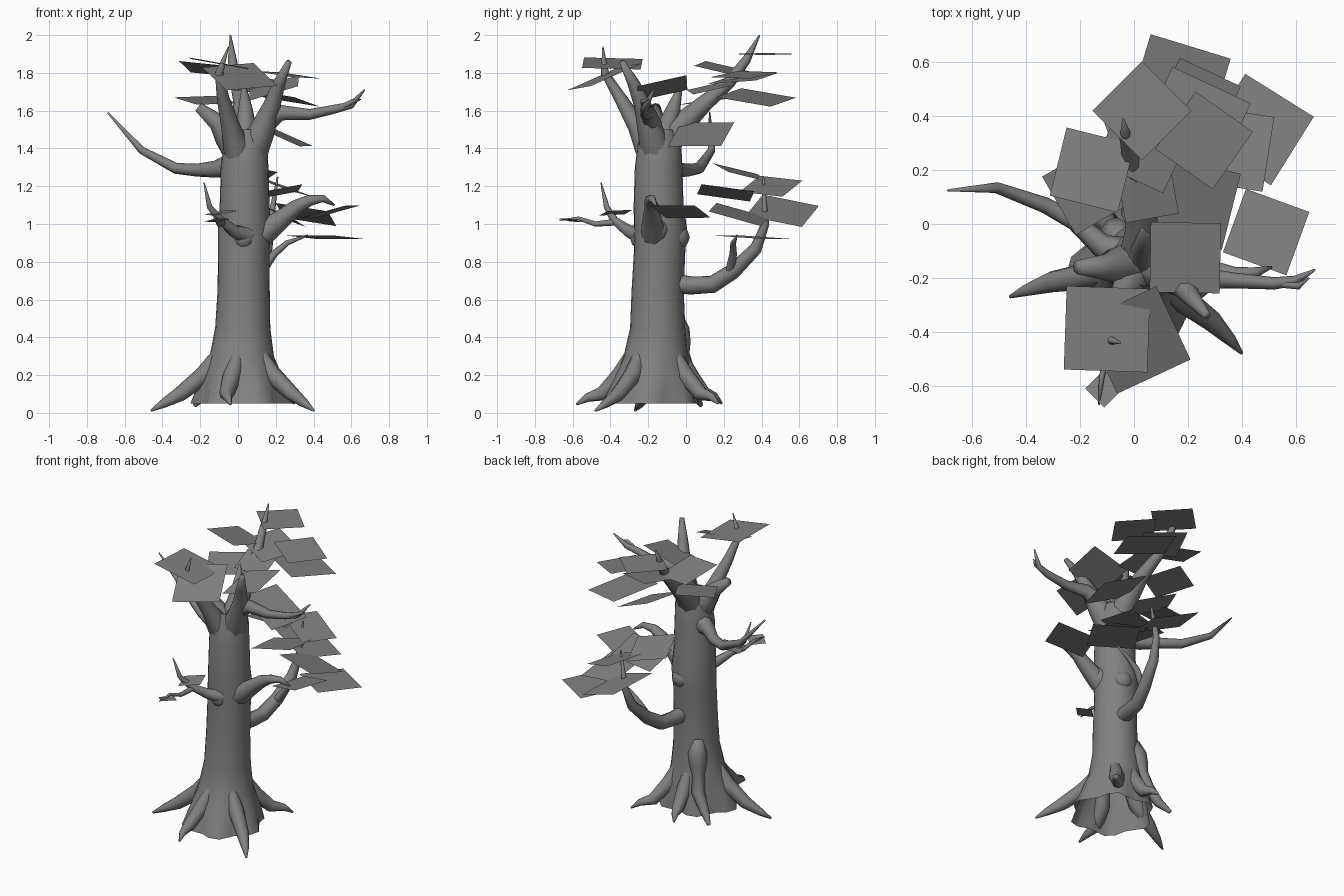
import bpy
import bmesh
import math
from mathutils import Vector

default_cube = bpy.data.objects.get("Cube")
if default_cube:
    bpy.data.objects.remove(default_cube, do_unlink=True)


def make_material(name, colour):
    material = bpy.data.materials.new(name)
    material.use_nodes = True
    material.diffuse_color = colour
    for node in material.node_tree.nodes:
        if node.type == 'BSDF_PRINCIPLED':
            node.inputs["Base Color"].default_value = colour
            node.inputs["Roughness"].default_value = .9
    return material


grey = make_material("plain_grey", (.22, .22, .22, 1))


def finish(bm, name, smooth=True):
    """Turn a bmesh into a linked, coloured object."""
    bmesh.ops.recalc_face_normals(bm, faces=bm.faces[:])
    mesh = bpy.data.meshes.new(name)
    bm.to_mesh(mesh)
    bm.free()
    mesh.materials.append(grey)
    mesh.polygons.foreach_set("use_smooth", [smooth] * len(mesh.polygons))
    thing = bpy.data.objects.new(name, mesh)
    bpy.context.scene.collection.objects.link(thing)
    return thing


def skin(bm, rings):
    """Bridge successive rings of vertices with quads."""
    for lower, upper in zip(rings, rings[1:]):
        count = len(lower)
        for i in range(count):
            j = (i + 1) % count
            bm.faces.new((lower[i], lower[j], upper[j], upper[i]))


def limb(name, path, radii, sides=8):
    """Tapered tube that follows a path without twisting; its buried end is open."""
    points = [Vector(p) for p in path]
    bm = bmesh.new()
    rings = []
    heading = (points[1] - points[0]).normalized()
    across = heading.orthogonal().normalized()
    for i, (point, radius) in enumerate(zip(points, radii)):
        before = points[max(i - 1, 0)]
        after = points[min(i + 1, len(points) - 1)]
        tangent = (after - before).normalized()
        across = heading.rotation_difference(tangent) @ across
        heading = tangent
        other = heading.cross(across)
        ring = []
        for k in range(sides):
            angle = math.tau * k / sides
            offset = across * math.cos(angle) + other * math.sin(angle)
            ring.append(bm.verts.new(point + offset * radius))
        rings.append(ring)
    skin(bm, rings)
    bm.faces.new(rings[-1])
    return finish(bm, name)


# Trunk: rings of height, centre and radius, with a wavy open foot
trunk_rings = [
    (.05, .02, -.19, .25), (.12, .02, -.18, .23), (.2, .02, -.17, .205),
    (.3, .02, -.16, .17), (.45, .025, -.15, .146), (.65, .03, -.15, .138),
    (.85, .03, -.14, .136), (.97, .035, -.135, .141), (1.1, .035, -.145, .132),
    (1.3, .035, -.145, .126), (1.42, .04, -.14, .115), (1.5, .04, -.14, .09),
]
bm = bmesh.new()
rings = []
sides = 24
for height, cx, cy, radius in trunk_rings:
    ring = []
    wave = max(0, .3 - height) * .4
    for k in range(sides):
        angle = math.tau * k / sides
        reach = radius * (1 + wave * math.cos(angle * 6 + .5))
        ring.append(bm.verts.new((cx + reach * math.cos(angle),
                                  cy + reach * math.sin(angle), height)))
    rings.append(ring)
skin(bm, rings)
finish(bm, "trunk")


# Roots: each one drops from the trunk and tapers to its tip
def root(name, x, y, z, bend=0):
    base = Vector((.02, -.16, 0))
    span = Vector((x, y, 0)) - base
    outward = span.normalized()
    sideways = Vector((-outward.y, outward.x, 0)) * bend
    begin = base + outward * .13
    end = base + span
    path = []
    for t, height in ((0, .31), (.2, .2), (.55, .1), (.82, z + .035), (1, z)):
        point = begin.lerp(end, t) + sideways * math.sin(t * math.pi)
        path.append((point.x, point.y, height))
    limb(name, path, (.035, .05, .04, .023, .006))


root("left_root", .4, -.48, .012, .02)
root("right_root", -.46, -.27, .012, -.02)
root("front_root", -.04, -.58, .045, -.04)
root("back_left_root", .3, .17, .05, .02)
root("back_root", -.04, .19, .05, -.02)

# Raised root with a blunt knot at its upper end
limb("knotted_root",
     [(-.23, .08, .04), (-.17, .04, .1), (-.1, .01, .2), (-.08, -.02, .31),
      (-.07, -.03, .37), (-.06, -.04, .44), (-.05, -.06, .53)],
     (.012, .03, .042, .04, .055, .06, .035))

# Burls on the trunk
for name, spot, size in (("back_burl", (.06, -.05, .93), .07),
                         ("front_burl", (.03, -.24, .92), .055),
                         ("left_burl", (.13, -.16, .97), .075)):
    bm = bmesh.new()
    bmesh.ops.create_icosphere(bm, subdivisions=2, radius=size)
    for vert in bm.verts:
        vert.co = Vector(spot) + vert.co
    finish(bm, name)

# Side branches
limb("right_branch",
     [(-.04, -.11, 1.31), (-.12, -.08, 1.29), (-.22, .01, 1.285),
      (-.33, .07, 1.295), (-.51, .135, 1.39), (-.69, .125, 1.59)],
     (.065, .045, .034, .03, .021, .004))
limb("left_stub_branch",
     [(.13, -.17, .95), (.21, -.18, 1.01), (.31, -.18, 1.09),
      (.38, -.19, 1.125), (.45, -.18, 1.135), (.51, -.16, 1.1)],
     (.07, .054, .04, .03, .02, .005))
limb("back_branch",
     [(.06, -.03, .68), (.07, .03, .675), (.09, .14, .68), (.12, .25, .75),
      (.15, .37, .87), (.17, .42, 1), (.21, .41, 1.25)],
     (.05, .048, .046, .042, .034, .022, .004))
limb("back_branch_twig",
     [(.12, .23, .74), (.19, .25, .84), (.26, .25, .9), (.37, .27, .94)],
     (.025, .02, .015, .004))
limb("front_branch",
     [(.05, -.24, .94), (-.02, -.3, .96), (-.09, -.38, 1.02),
      (-.15, -.42, 1.09), (-.18, -.45, 1.22)],
     (.05, .034, .022, .015, .003))
limb("front_branch_twig",
     [(-.08, -.37, 1.01), (-.1, -.48, 1), (-.12, -.57, 1.03), (-.13, -.67, 1.02)],
     (.018, .014, .01, .003))

# Crown branches
limb("tall_back_branch",
     [(.03, -.1, 1.44), (.03, -.02, 1.53), (.02, .1, 1.64), (-.01, .23, 1.75),
      (-.03, .32, 1.87), (-.04, .39, 2)],
     (.085, .065, .045, .033, .024, .004))
limb("left_crown_branch",
     [(.08, -.16, 1.4), (.13, -.19, 1.5), (.18, -.23, 1.63),
      (.22, -.28, 1.75), (.27, -.34, 1.86)],
     (.085, .068, .046, .032, .015))
limb("long_left_branch",
     [(.14, -.18, 1.53), (.23, -.2, 1.59), (.38, -.21, 1.58), (.52, -.22, 1.61),
      (.6, -.21, 1.63), (.67, -.17, 1.71)],
     (.055, .042, .029, .023, .019, .004))
limb("long_left_twig",
     [(.53, -.22, 1.61), (.61, -.23, 1.65), (.65, -.2, 1.66)], (.015, .013, .003))
limb("front_crown_branch",
     [(.0, -.19, 1.38), (-.04, -.26, 1.52), (-.08, -.35, 1.67),
      (-.1, -.43, 1.8), (-.05, -.44, 1.94)],
     (.075, .05, .033, .022, .003))
limb("right_crown_branch",
     [(-.0, -.15, 1.39), (-.06, -.15, 1.47), (-.11, -.16, 1.54), (-.21, -.16, 1.62)],
     (.085, .07, .048, .026))
limb("middle_crown_branch",
     [(.04, -.12, 1.44), (.04, -.07, 1.6), (.03, -.02, 1.76)], (.07, .04, .006))


# Leaf cards: square sheets with a spin and a slope along each axis
def leaf(name, x, y, z, size, spin, slope_x=0, slope_y=0):
    bm = bmesh.new()
    corners = []
    for k in range(4):
        angle = math.radians(spin + 45 + 90 * k)
        dx = math.cos(angle) * size / math.sqrt(2)
        dy = math.sin(angle) * size / math.sqrt(2)
        lift = slope_x * dx + slope_y * dy
        corners.append(bm.verts.new((x + dx, y + dy, z + lift)))
    bm.faces.new(corners)
    finish(bm, name, smooth=False)


leaf("front_leaf_upper", -.1, -.39, 1.85, .31, -2, -.18, -.02)
leaf("front_leaf_lower", .01, -.43, 1.78, .3, 25, -.1, .4)
leaf("left_leaf", .19, -.125, 1.72, .26, -1, .3, .22)
leaf("left_stub_leaf", .49, -.03, 1.065, .25, -20, .25, -.08)
leaf("top_leaf", .03, .42, 1.9, .26, 45, -.03, 0)
leaf("crown_leaf_left", .26, .31, 1.79, .26, -35, -.12, .05)
leaf("crown_leaf_back", .22, .37, 1.67, .32, -25, -.2, -.08)
leaf("crown_leaf_right", -.155, .2, 1.82, .26, -14, -.15, -.2)
leaf("crown_leaf_outer", -.17, .13, 1.655, .25, 30, -.05, .15)
leaf("crown_leaf_middle", .05, .12, 1.72, .2, 10, -.15, .2)
leaf("crown_leaf_side", .22, .08, 1.475, .29, -14, -.42, .11)
leaf("crown_leaf_inner", .04, .3, 1.77, .28, -25, -.1, .12)
leaf("branch_leaf_low", .46, .35, .93, .3, -32, -.03, -.05)
leaf("branch_leaf_side", .36, .28, 1.05, .28, -9, -.2, -.25)
leaf("branch_leaf_upper_back", .23, .45, 1.2, .25, -25, -.35, .05)
leaf("branch_leaf_back", .165, .51, 1.07, .31, -17, -.4, -.08)
leaf("branch_leaf_inner", .19, .21, 1.165, .28, 5, .2, -.12)
leaf("branch_leaf_upper", .05, .3, 1.27, .25, 20, -.1, -.28)
leaf("twig_leaf_inner", -.09, -.37, 1.06, .14, 20, .15, .1)
leaf("twig_leaf_outer", -.11, -.61, 1.02, .1, 45, .1, -.15)
